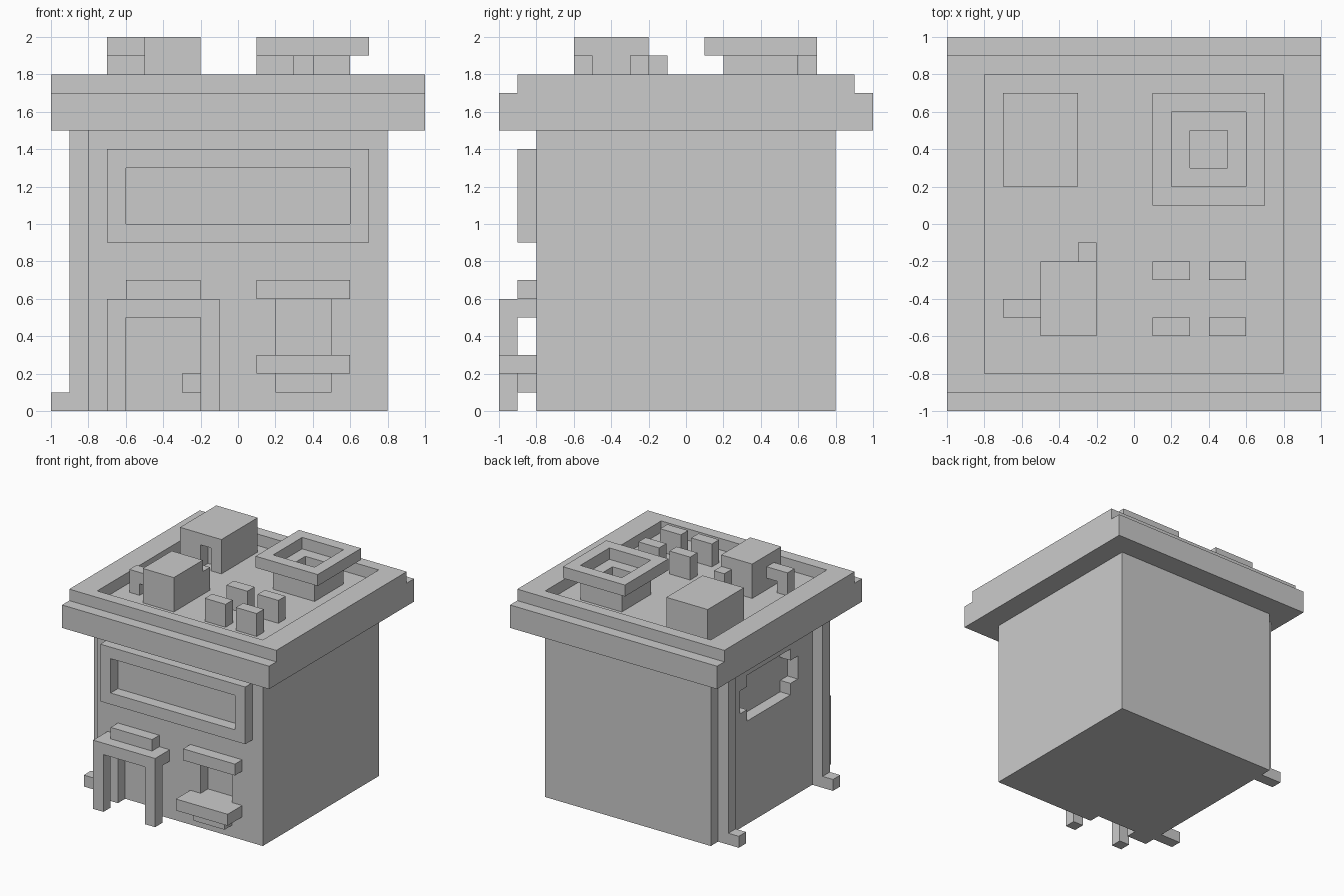
import bpy, bmesh
from mathutils import Vector

if "Cube" in bpy.data.objects:
    bpy.data.objects.remove(bpy.data.objects["Cube"])


def prism(name, profile, axis, lo, hi):
    """Extrude a 2D profile along an axis (0 = x: profile is y,z; 1 = y: x,z; 2 = z: x,y)."""
    bm = bmesh.new()

    def point(p, d):
        c = list(p)
        c.insert(axis, d)
        return bm.verts.new(c)

    face = bm.faces.new([point(p, lo) for p in profile])
    ext = bmesh.ops.extrude_face_region(bm, geom=[face])
    move = Vector((0, 0, 0))
    move[axis] = hi - lo
    bmesh.ops.translate(bm, vec=move,
                        verts=[g for g in ext["geom"] if isinstance(g, bmesh.types.BMVert)])
    bmesh.ops.recalc_face_normals(bm, faces=bm.faces)
    mesh = bpy.data.meshes.new(name)
    bm.to_mesh(mesh)
    bm.free()
    ob = bpy.data.objects.new(name, mesh)
    bpy.context.collection.objects.link(ob)
    return ob


def box(name, x0, x1, y0, y1, z0, z1):
    return prism(name, [(x0, y0), (x1, y0), (x1, y1), (x0, y1)], 2, z0, z1)


def cut(ob, *cutters):
    """Subtract cutters from an object and delete them."""
    for c in cutters:
        mod = ob.modifiers.new("cut", 'BOOLEAN')
        mod.operation = 'DIFFERENCE'
        mod.solver = 'EXACT'
        mod.object = c
        bpy.context.view_layer.objects.active = ob
        bpy.ops.object.modifier_apply(modifier=mod.name)
        bpy.data.objects.remove(c, do_unlink=True)


# Building body with door, shop window and stepped side window recesses
body = box("body", -.8, .8, -.8, .8, 0, 1.5)
quarter = [(.4, 1.0), (.4, 1.2), (.3, 1.2), (.3, 1.3)]
side_outline = [(.3, .9), (.3, 1.0)] + quarter
side_outline += [(-y, z) for y, z in reversed(side_outline)]
cut(body,
    box("door_cut", -.6, -.2, -1, -.7, -.2, .5),
    box("window_cut", .2, .5, -1, -.7, .3, .6),
    prism("side_window_cut", side_outline, 0, -1, -.7))

# Stepped roof with sunken deck
roof = prism("roof", [(-1, 1.5), (1, 1.5), (1, 1.7), (.9, 1.7), (.9, 1.8),
                      (-.9, 1.8), (-.9, 1.7), (-1, 1.7)], 0, -1, 1)
cut(roof, box("deck_cut", -.8, .8, -.8, .8, 1.7, 2.1))

# Sign frame on the front
sign = box("sign_frame", -.7, .7, -.9, -.8, .9, 1.4)
cut(sign, box("sign_cut", -.6, .6, -1, -.7, 1.0, 1.3))

# Porch: canopy, posts, plaque and door handle
box("porch_canopy", -.7, -.1, -1, -.8, .5, .6)
for side, x in (("left", -.7), ("right", -.2)):
    box(f"porch_post_{side}", x, x + .1, -1, -.9, 0, .5)
box("door_plaque", -.6, -.2, -.9, -.8, .6, .7)
box("door_handle", -.3, -.2, -.8, -.7, .1, .2)

# Window lintel, counter and bracket
box("window_lintel", .1, .6, -.9, -.8, .6, .7)
box("window_counter", .1, .6, -1, -.8, .2, .3)
box("counter_bracket", .2, .5, -.9, -.8, .1, .2)

# Drain pipes with feet on the left side
for end, y in (("front", -.7), ("back", .6)):
    prism(f"drain_pipe_{end}", [(-.8, 0), (-.8, 1.5), (-.9, 1.5), (-.9, .1), (-1, .1), (-1, 0)],
          1, y, y + .1)

# Rooftop hut with doorway
hut = box("roof_hut", -.7, -.3, .2, .7, 1.7, 2)
cut(hut, box("hut_door_cut", -.5, -.4, .1, .3, 1.6, 1.9))

# Rooftop tank with its pipes
box("roof_tank", -.5, -.2, -.6, -.2, 1.7, 2)
prism("tank_elbow_pipe", [(-.7, 1.7), (-.6, 1.7), (-.6, 1.8), (-.5, 1.8), (-.5, 1.9), (-.7, 1.9)],
      1, -.5, -.4)
box("tank_back_pipe", -.3, -.2, -.2, -.1, 1.7, 1.9)

# Large vent: hollow base and wider rim
base = box("vent_base", .2, .6, .2, .6, 1.7, 1.9)
cut(base, box("base_cut", .3, .5, .3, .5, 1.6, 2.1))
rim = box("vent_rim", .1, .7, .1, .7, 1.9, 2)
cut(rim, box("rim_cut", .2, .6, .2, .6, 1.8, 2.1))

# Four small vents
for x in (.1, .4):
    for y in (-.6, -.3):
        box("small_vent", x, x + .2, y, y + .1, 1.7, 1.9)
